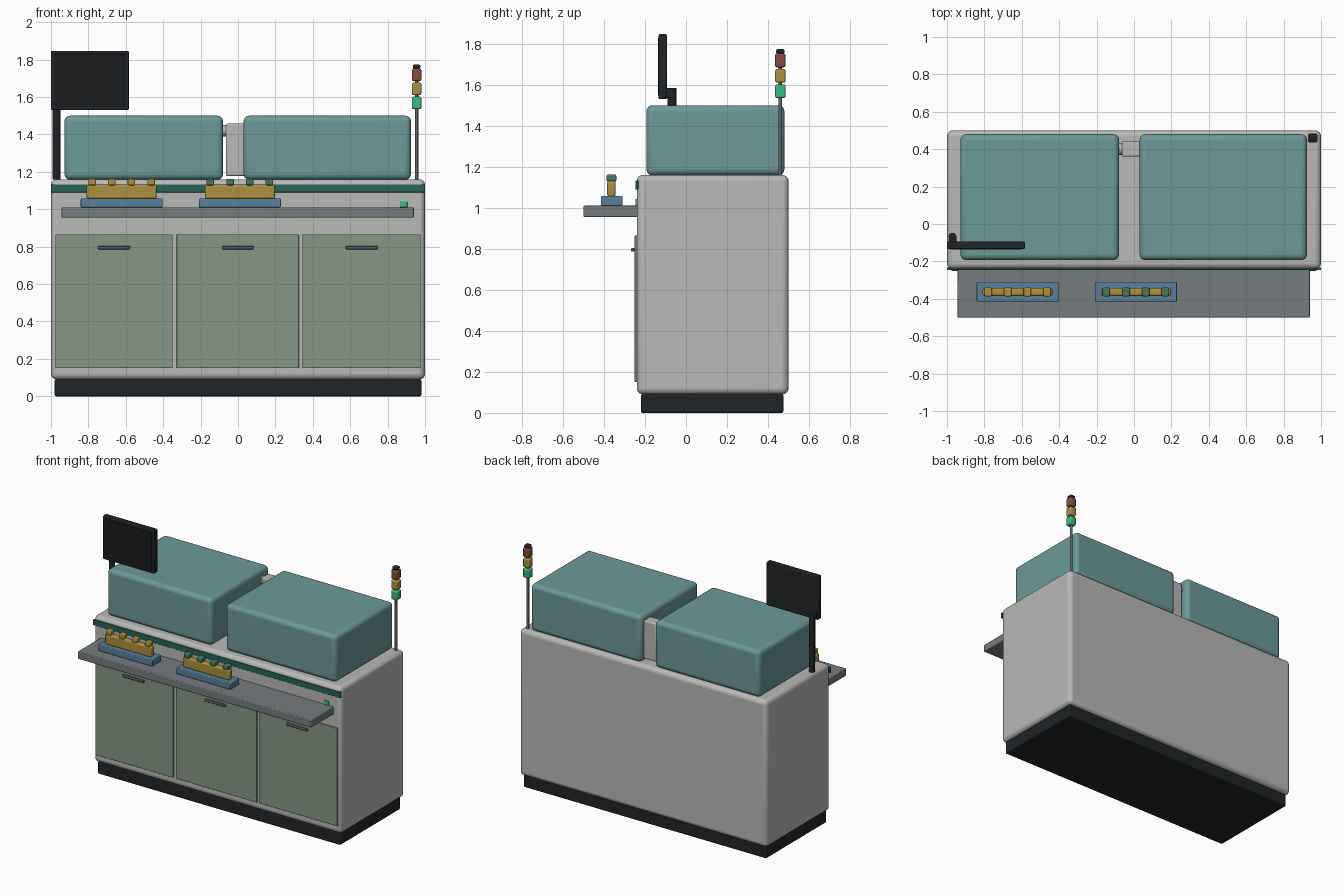
import bpy, math

if "Cube" in bpy.data.objects:
    bpy.data.objects.remove(bpy.data.objects["Cube"])

mats = {}
COL = {
    "body": (0.48, 0.48, 0.47), "hood": (0.15, 0.32, 0.32), "door": (0.24, 0.31, 0.24),
    "dark": (0.015, 0.018, 0.02), "screen": (0.01, 0.012, 0.013), "shelf": (0.18, 0.2, 0.21),
    "strip": (0.02, 0.13, 0.1), "blue": (0.1, 0.22, 0.33), "amber": (0.42, 0.28, 0.05),
    "cap_green": (0.06, 0.19, 0.1), "red": (0.25, 0.07, 0.05), "green": (0.04, 0.5, 0.22),
    "metal": (0.12, 0.13, 0.14),
}


def finish(ob, name, col, bevel, segs):
    ob.name = name
    if col not in mats:
        mats[col] = bpy.data.materials.new(col)
        mats[col].diffuse_color = (*COL[col], 1)
    ob.data.materials.append(mats[col])
    if bevel:
        m = ob.modifiers.new("bevel", "BEVEL")
        m.width, m.segments = bevel, segs
        m.limit_method = "ANGLE"
    bpy.ops.object.shade_smooth_by_angle(angle=math.radians(35))
    return ob


def box(name, x, y, z, col, bevel=0.004, segs=2):
    bpy.ops.mesh.primitive_cube_add(
        size=1, location=[(a + b) / 2 for a, b in (x, y, z)])
    ob = bpy.context.object
    ob.scale = [b - a for a, b in (x, y, z)]
    bpy.ops.object.transform_apply(location=False, rotation=False, scale=True)
    return finish(ob, name, col, bevel, segs)


def rod(name, r, depth, loc, col, rot=(0, 0, 0), verts=24, bevel=0.0):
    bpy.ops.mesh.primitive_cylinder_add(
        radius=r, depth=depth, location=loc, rotation=rot, vertices=verts)
    return finish(bpy.context.object, name, col, bevel, 2)


# Cabinet
box("plinth", (-0.98, 0.98), (-0.22, 0.475), (0, 0.092), "dark", 0.008)
box("cabinet_body", (-1, 1), (-0.24, 0.5), (0.09, 1.16), "body", 0.03, 4)
box("front_strip", (-1, 1), (-0.246, -0.232), (1.09, 1.132), "strip", 0.002)

# Doors with handles
for i, (a, b) in enumerate(((-0.977, -0.35), (-0.328, 0.325), (0.345, 0.977))):
    c = (a + b) / 2
    box(f"door_{i}", (a, b), (-0.25, -0.235), (0.15, 0.865), "door", 0.002)
    box(f"door_handle_{i}", (c - 0.085, c + 0.085), (-0.268, -0.252), (0.786, 0.804), "metal", 0.004)
    for s in (-1, 1):
        h = c + s * 0.07
        box(f"handle_foot_{i}", (h - 0.006, h + 0.006), (-0.256, -0.245), (0.789, 0.801), "metal", 0)

# Hoods and the column between them
box("left_hood", (-0.928, -0.08), (-0.193, 0.48), (1.158, 1.5), "hood", 0.03, 4)
box("right_hood", (0.03, 0.925), (-0.193, 0.48), (1.158, 1.5), "hood", 0.03, 4)
box("link_column", (-0.065, 0.06), (0.36, 0.44), (1.178, 1.457), "body", 0.008)
rod("link_shaft", 0.03, 0.06, (-0.09, 0.4, 1.42), "body", (0, math.pi / 2, 0))

# Front shelf and status light
box("shelf", (-0.945, 0.94), (-0.5, -0.235), (0.955, 1.01), "shelf", 0.005)
box("status_light", (0.865, 0.905), (-0.247, -0.235), (1.01, 1.042), "green", 0.003)

# Racks with capped tubes
for side, cx, cap in (("left", -0.622, "amber"), ("right", 0.01, "cap_green")):
    box(f"{side}_tray", (cx - 0.219, cx + 0.219), (-0.415, -0.31), (1.01, 1.057), "blue", 0.005)
    box(f"{side}_rack", (cx - 0.187, cx + 0.187), (-0.384, -0.343), (1.055, 1.131), "amber", 0.01, 3)
    for k in range(4):
        x = cx + (k - 1.5) * 0.105
        box(f"{side}_tube_cap_{k}", (x - 0.02, x + 0.02), (-0.387, -0.34), (1.128, 1.162), cap, 0.006)

# Monitor on its post
rod("monitor_post", 0.021, 0.425, (-0.97, -0.068, 1.372), "dark")
box("monitor_bracket", (-0.99, -0.95), (-0.1, -0.068), (1.535, 1.583), "dark", 0.003)
box("monitor_case", (-1, -0.584), (-0.134, -0.093), (1.53, 1.847), "dark", 0.006)
box("monitor_screen", (-0.982, -0.602), (-0.137, -0.13), (1.548, 1.829), "screen", 0.001)

# Signal tower
tx, ty = 0.955, 0.46
rod("tower_pole", 0.009, 0.6, (tx, ty, 1.455), "metal", verts=16)
for name, a, b, r, col in (("green_lamp", 1.535, 1.602, 0.025, "green"),
                           ("amber_lamp", 1.61, 1.677, 0.025, "amber"),
                           ("red_lamp", 1.685, 1.752, 0.025, "red"),
                           ("tower_cap", 1.75, 1.774, 0.02, "dark")):
    box(name, (tx - r, tx + r), (ty - r, ty + r), (a, b), col, 0.008, 2)

for m in bpy.data.materials:
    if m.users and not m.is_grease_pencil:
        m.use_nodes = True
        m.node_tree.nodes["Principled BSDF"].inputs["Base Color"].default_value = m.diffuse_color
